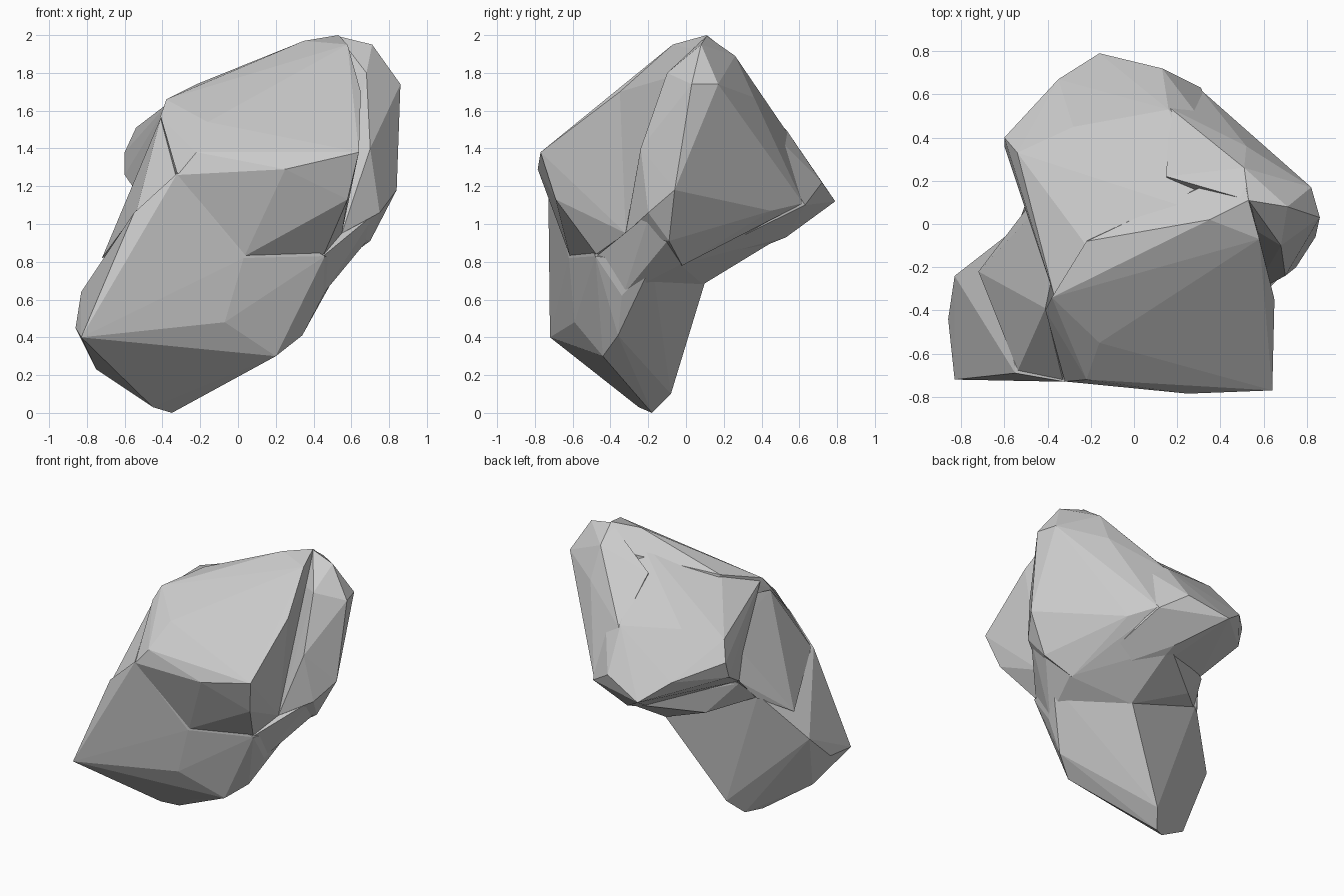
import bpy, bmesh


def lump(name, corners):
    """Faceted stone chunk: convex hull around a few corner points."""
    bm = bmesh.new()
    for c in corners:
        bm.verts.new(c)
    bmesh.ops.convex_hull(bm, input=bm.verts[:])
    loose = [v for v in bm.verts if not v.link_faces]
    bmesh.ops.delete(bm, geom=loose, context='VERTS')
    bmesh.ops.recalc_face_normals(bm, faces=bm.faces[:])
    mesh = bpy.data.meshes.new(name)
    bm.to_mesh(mesh)
    bm.free()
    obj = bpy.data.objects.new(name, mesh)
    bpy.context.collection.objects.link(obj)
    return obj


def fuse(base, other):
    """Boolean union of another chunk into the base, then drop the chunk."""
    mod = base.modifiers.new("union", 'BOOLEAN')
    mod.operation = 'UNION'
    mod.solver = 'EXACT'
    mod.object = other
    bpy.context.view_layer.update()
    dg = bpy.context.evaluated_depsgraph_get()
    mesh = bpy.data.meshes.new_from_object(base.evaluated_get(dg))
    base.modifiers.clear()
    base.data = mesh
    bpy.data.objects.remove(other)


# leaning lower body with the pointed foot
rock = lump("rock", [
    (-.83, -.72, .40), (-.86, -.44, .45), (-.83, -.24, .64), (-.75, -.39, .23),
    (-.45, -.25, .03), (-.35, -.18, 0), (-.27, -.08, .10), (.20, -.44, .30),
    (.34, -.36, .41), (-.12, -.05, .41), (-.40, -.61, .43), (-.55, -.69, 1.06),
    (-.32, -.73, 1.27), (.03, -.62, .82), (.46, -.48, .83), (.55, -.18, .79),
    (-.07, -.59, .48), (.45, -.34, .62), (-.56, -.03, .97), (.10, .10, .69)])

# sloping front slab with the overhanging ledge
slab = lump("front_slab", [
    (.64, -.77, 1.38), (.25, -.785, 1.29), (-.22, -.72, 1.38), (-.16, -.55, 1.54),
    (-.38, -.34, 1.66), (-.41, -.40, 1.57), (-.32, -.73, 1.26), (.58, -.07, 1.95),
    (.35, .02, 1.97), (.53, .11, 2.0), (-.22, -.08, 1.74), (.58, -.69, 1.13),
    (.65, -.35, 1.70), (.55, -.32, .95),
    (.455, -.475, .84), (.035, -.615, .83), (.50, .26, 1.88), (0, .10, 1.0)])

# tall lump on the right, wrapping round to the back
side = lump("side_lump", [
    (.71, .08, 1.95), (.86, .03, 1.74), (.82, .17, 1.74), (.84, -.06, 1.18),
    (.75, -.20, 1.06), (.70, -.09, .91), (.55, -.32, .952), (.68, -.10, 1.80),
    (.70, -.24, 1.40), (.53, .11, 1.995), (.51, .26, 1.89), (.52, .36, 1.67),
    (.43, .45, 1.07), (.52, -.02, .78), (.31, .62, 1.11), (.16, .54, 1.48),
    (.15, .22, 1.77), (.20, 0, 1.2)])

# overhanging bulge at the back
back = lump("back_bulge", [
    (-.16, .79, 1.12), (.13, .72, 1.22), (.31, .63, 1.10), (-.35, .67, 1.27),
    (-.60, .36, 1.26), (-.60, .40, 1.38), (-.54, .33, 1.51), (-.28, .45, 1.56),
    (.16, .53, 1.50), (.45, .30, 1.64), (.35, .04, 1.91), (-.22, -.10, 1.725),
    (-.36, -.14, 1.60), (-.37, -.33, 1.64), (.10, .53, .93), (.10, .28, .83),
    (-.49, .09, 1.10), (.45, 0, .79)])

# neck filling the waist between foot and upper lumps
neck = lump("neck", [
    (.53, -.03, .785), (.54, -.18, .80), (.45, -.33, .63), (.56, -.31, .95),
    (.69, -.09, .92), (.73, -.19, 1.06), (.10, .09, .68), (.10, .50, .93),
    (.30, .60, 1.10), (.42, .43, 1.07), (.455, -.47, .835),
    (-.55, -.04, .95), (-.50, .10, 1.09), (-.30, .20, .86)])

# left shoulder running from the slab down to the body
shoulder = lump("shoulder", [
    (-.54, -.68, 1.07), (-.33, -.72, 1.26), (-.41, -.39, 1.56), (-.36, -.15, 1.60),
    (-.49, -.14, 1.28), (-.72, -.22, .82), (-.56, -.02, .95), (-.49, .08, 1.09),
    (-.42, .10, 1.40), (-.10, -.20, 1.0)])

for part in (slab, side, back, neck, shoulder):
    fuse(rock, part)

# tidy slivers left by the unions
bm = bmesh.new()
bm.from_mesh(rock.data)
bmesh.ops.remove_doubles(bm, verts=bm.verts[:], dist=.004)
bmesh.ops.recalc_face_normals(bm, faces=bm.faces[:])
for f in bm.faces:
    f.smooth = False
bm.to_mesh(rock.data)
bm.free()
